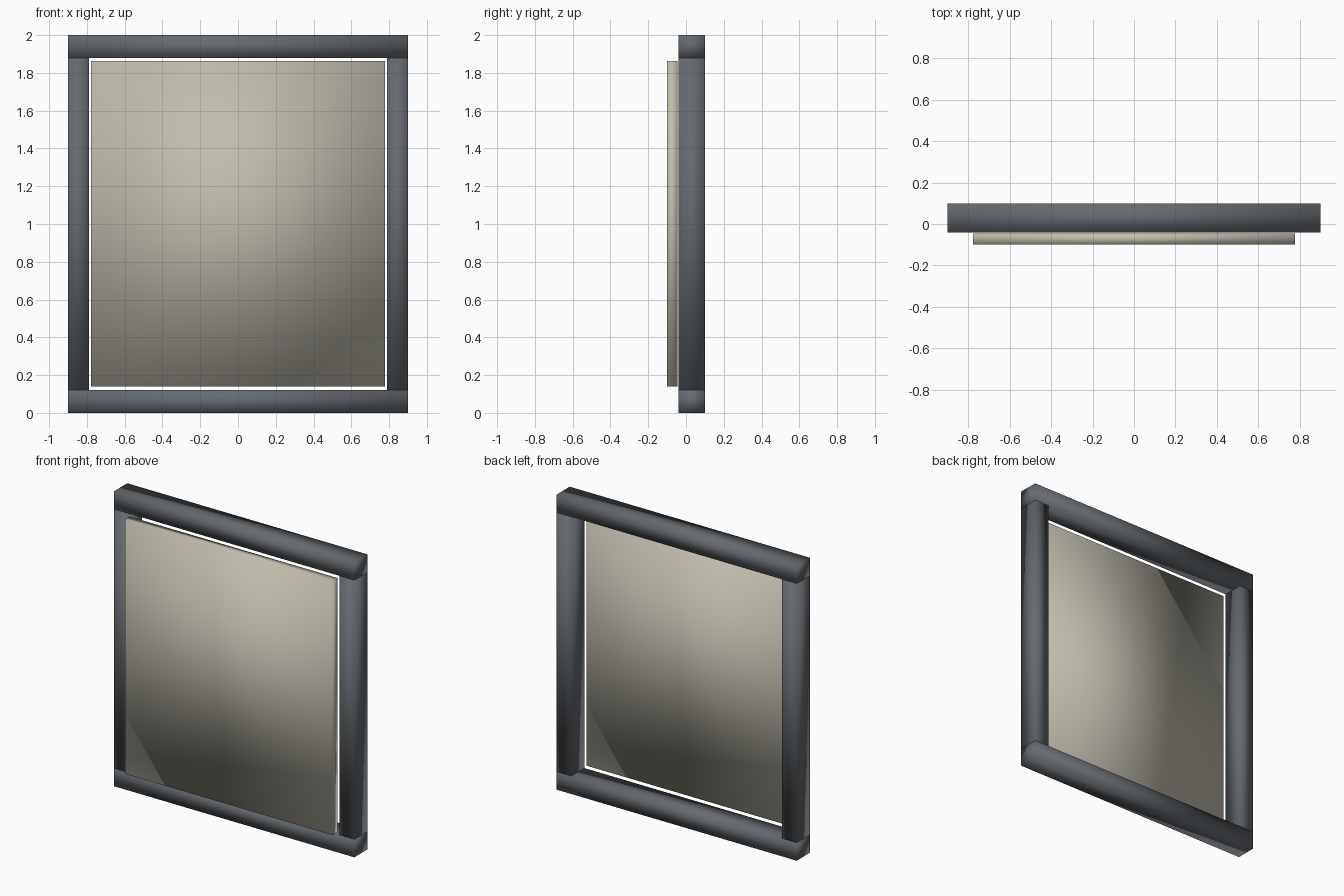
import bpy

cube = bpy.data.objects.get("Cube")
if cube:
    bpy.data.objects.remove(cube, do_unlink=True)


def material(name, rgb):
    mat = bpy.data.materials.new(name)
    mat.use_nodes = True
    mat.diffuse_color = (*rgb, 1)
    mat.node_tree.nodes["Principled BSDF"].inputs["Base Color"].default_value = (*rgb, 1)
    return mat


def soft_box(name, x, y, z, mat):
    """Box from (min, max) ranges, smooth shaded over every edge."""
    spans = (x, y, z)
    bpy.ops.mesh.primitive_cube_add(size=1, location=[(a + b) / 2 for a, b in spans])
    obj = bpy.context.object
    obj.name = name
    obj.scale = [b - a for a, b in spans]
    bpy.ops.object.transform_apply(location=False, rotation=False, scale=True)
    bpy.ops.object.shade_smooth()
    obj.data.materials.append(mat)
    return obj


slate = material("slate grey", (0.13, 0.145, 0.16))
cream = material("warm cream", (0.53, 0.51, 0.42))

WIDTH, HEIGHT = 0.9, 2.0       # half width, full height
RAIL, POST = 0.122, 0.11       # frame bar thicknesses
DEPTH = (-0.04, 0.1)

# Horizontal rails span the full width
soft_box("bottom_rail", (-WIDTH, WIDTH), DEPTH, (0, RAIL), slate)
soft_box("top_rail", (-WIDTH, WIDTH), DEPTH, (HEIGHT - RAIL, HEIGHT), slate)

# Upright posts stand between the rails
for side, sign in (("left", 1), ("right", -1)):
    span = sorted((sign * (WIDTH - POST), sign * WIDTH))
    soft_box(side + "_post", span, DEPTH, (RAIL, HEIGHT - RAIL), slate)

# Panel set just in front of the opening
soft_box("panel", (-0.777, 0.777), (-0.1, -0.045), (0.14, 1.862), cream)
